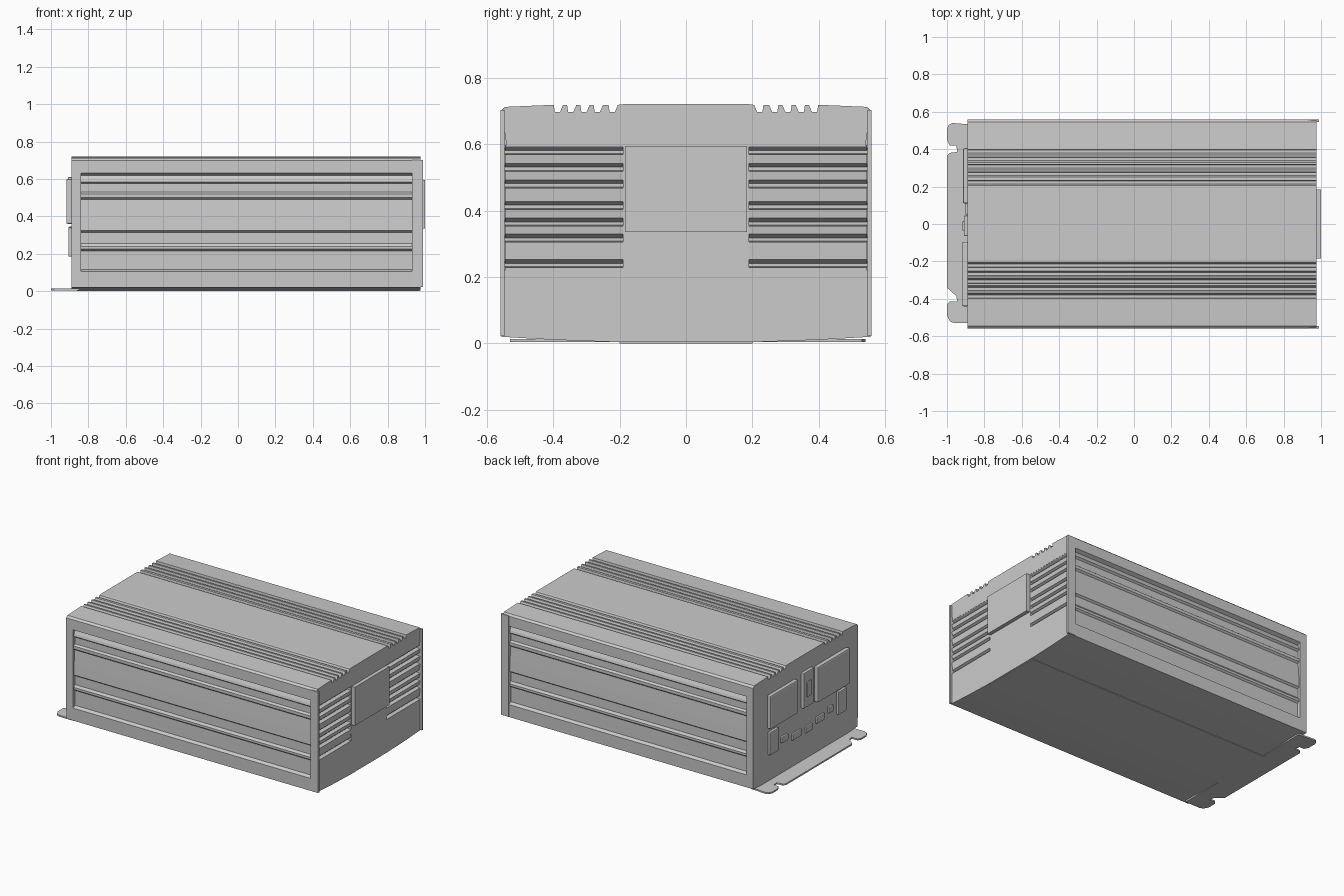
import bpy, bmesh
from mathutils import Vector


def extrude(name, pts, axis, a, b, bevel=0.0):
    """Extrude a 2D outline along an axis: x -> (y,z), y -> (x,z), z -> (x,y)."""
    place = {'x': lambda p, t: (t, p[0], p[1]),
             'y': lambda p, t: (p[0], t, p[1]),
             'z': lambda p, t: (p[0], p[1], t)}[axis]
    bm = bmesh.new()
    face = bm.faces.new([bm.verts.new(place(p, a)) for p in pts])
    new = bmesh.ops.extrude_face_region(bm, geom=[face])['geom']
    move = Vector(place((0, 0), b - a))
    bmesh.ops.translate(bm, verts=[v for v in new if isinstance(v, bmesh.types.BMVert)], vec=move)
    bmesh.ops.recalc_face_normals(bm, faces=bm.faces)
    mesh = bpy.data.meshes.new(name)
    bm.to_mesh(mesh)
    bm.free()
    ob = bpy.data.objects.new(name, mesh)
    bpy.context.collection.objects.link(ob)
    if bevel:
        m = ob.modifiers.new("bevel", 'BEVEL')
        m.width, m.segments = bevel, 2
    return ob


def box(name, x0, x1, y0, y1, z0, z1, bevel=0.0):
    return extrude(name, [(y0, z0), (y1, z0), (y1, z1), (y0, z1)], 'x', x0, x1, bevel)


def mirrored(half):
    """Complete a right-half (y,z) outline listed from bottom to top."""
    return half + [(-y, z) for y, z in reversed(half)]


# Half outlines: curved bottom, side wall, grooved top
BOTTOM = [(0.2, 0.004), (0.4, 0.011), (0.556, 0.02)]
PLAIN_SIDE = [(0.558, 0.1)]
RIBBED_SIDE = [(0.558, 0.105), (0.535, 0.115), (0.535, 0.215), (0.547, 0.225),
               (0.547, 0.24), (0.536, 0.255), (0.536, 0.315), (0.549, 0.325),
               (0.545, 0.40), (0.538, 0.49), (0.549, 0.50), (0.549, 0.52),
               (0.536, 0.53), (0.536, 0.575), (0.549, 0.585), (0.545, 0.60),
               (0.535, 0.62), (0.558, 0.632)]
TOP = [(0.558, 0.70), (0.545, 0.712), (0.405, 0.718)]
for gy in (0.385, 0.345, 0.305, 0.265, 0.22):
    TOP += [(gy + 0.013, 0.718), (gy + 0.01, 0.697), (gy - 0.006, 0.697), (gy - 0.015, 0.718)]
TOP += [(0.19, 0.72)]

# Main case: ribbed middle between two plain frames
extrude("case_body", mirrored(BOTTOM + RIBBED_SIDE + TOP), 'x', -0.84, 0.93)
extrude("case_rear_frame", mirrored(BOTTOM + PLAIN_SIDE + TOP), 'x', -0.89, -0.84)
extrude("case_front_frame", mirrored(BOTTOM + PLAIN_SIDE + TOP), 'x', 0.93, 0.945)

# Ribbed end: top band, lower band, ribs on each side of a flat middle
extrude("end_top_band", mirrored([(0.54, 0.595)] + [(min(y, 0.555), z) for y, z in TOP]), 'x', 0.945, 0.975)
extrude("end_lower_band", mirrored(BOTTOM + [(0.556, 0.22)]), 'x', 0.945, 0.975)
box("end_middle", 0.945, 0.975, -0.19, 0.19, 0.22, 0.6)
ribs = [(0.945, 0.22), (0.975, 0.22)]
for gz in (0.235, 0.312, 0.36, 0.41, 0.475, 0.525, 0.575):
    ribs += [(0.975, gz - 0.007), (0.948, gz - 0.004), (0.948, gz + 0.006), (0.972, gz + 0.017)]
ribs += [(0.975, 0.597), (0.945, 0.597)]
for side, s in (("left", -1), ("right", 1)):
    extrude("end_ribs_" + side, ribs, 'y', s * 0.185, s * 0.545)
    y0, y1 = sorted((s * 0.546, s * 0.559))
    box("end_lip_" + side, 0.93, 0.988, y0, y1, 0.022, 0.702)
box("end_label_plate", 0.97, 1.0, -0.184, 0.184, 0.335, 0.594)

# Thin base plate with notched mounting flange
flange = [(0.95, -0.53), (0.95, 0.53), (-0.97, 0.54), (-0.99, 0.53), (-1.0, 0.51), (-1.0, 0.45),
          (-0.985, 0.42), (-0.95, 0.42), (-0.945, 0.385), (-0.985, 0.38), (-1.0, 0.365),
          (-1.0, -0.34), (-0.95, -0.385), (-0.945, -0.415), (-0.985, -0.415), (-1.0, -0.43),
          (-1.0, -0.49), (-0.985, -0.52), (-0.96, -0.53)]
extrude("base_flange", [p if p[0] < 0 else (-0.85, p[1]) for p in flange], 'z', 0.004, 0.014)
box("base_plate", -0.86, 0.97, -0.2, 0.2, 0.0, 0.006)

# Connection end: two socket plates, a switch, feet and small fasteners
box("socket_plate_left", -0.915, -0.885, 0.11, 0.405, 0.37, 0.595, 0.008)
box("socket_plate_right", -0.918, -0.885, -0.44, -0.095, 0.36, 0.6, 0.008)
box("switch_plate", -0.91, -0.885, -0.065, 0.045, 0.37, 0.61, 0.006)
box("switch_rocker", -0.918, -0.9, -0.035, 0.015, 0.44, 0.54, 0.005)
box("foot_left", -0.907, -0.885, 0.305, 0.4, 0.19, 0.345, 0.006)
box("foot_right", -0.907, -0.885, -0.42, -0.33, 0.185, 0.34, 0.006)
for i, (y, z, w) in enumerate([(0.23, 0.24, 0.035), (0.1, 0.215, 0.05), (-0.03, 0.21, 0.035),
                               (-0.15, 0.23, 0.045), (-0.26, 0.25, 0.025)]):
    box(f"terminal_{i}", -0.902, -0.885, y - w, y + w, z - 0.022, z + 0.022, 0.006)
